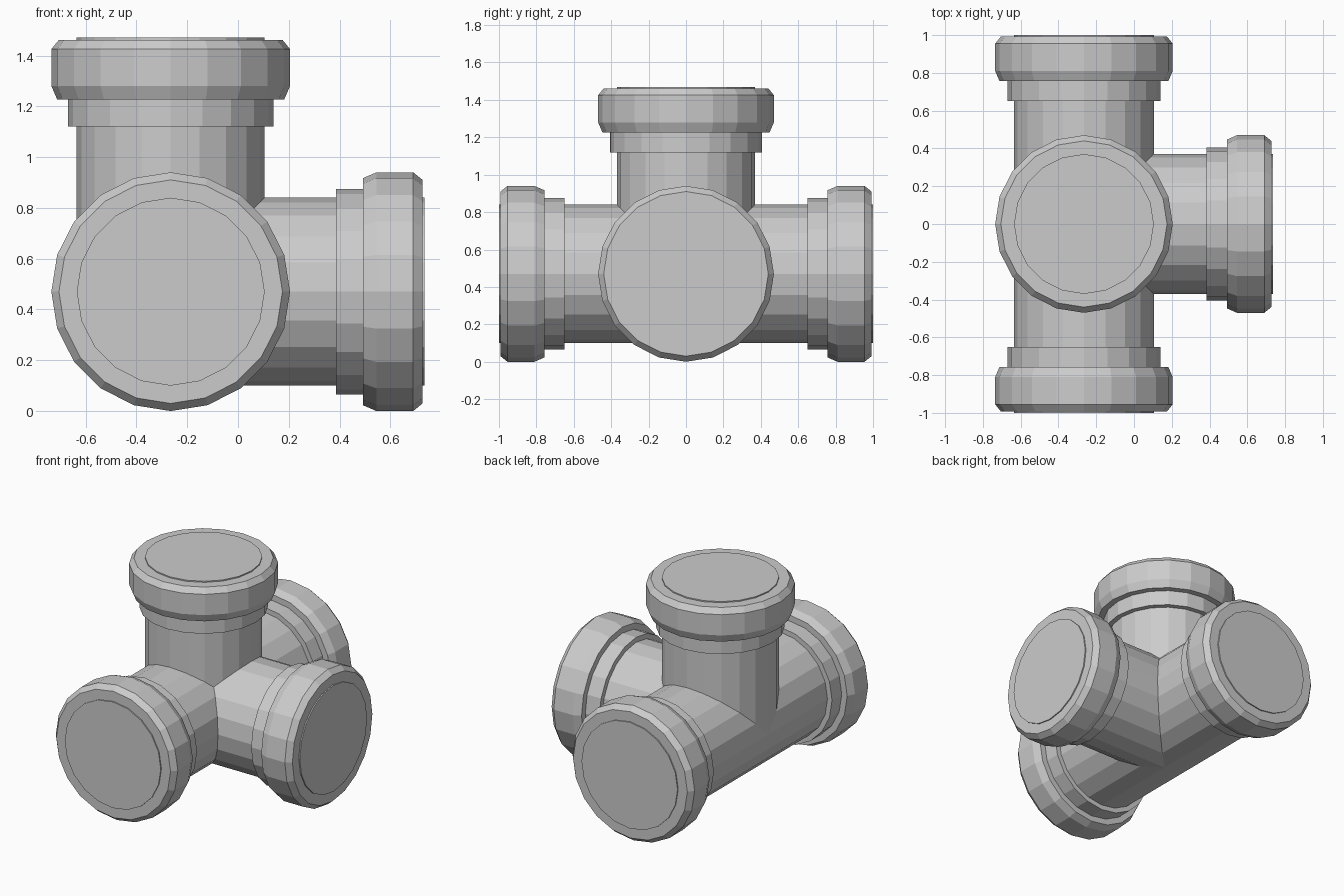
import bpy, bmesh, math
from mathutils import Vector

if "Cube" in bpy.data.objects:
    bpy.data.objects.remove(bpy.data.objects["Cube"])

SIDES = 20
CENTRE = Vector((-0.265, 0.0, 0.47))
R = 0.37
X, Y, Z = Vector((1, 0, 0)), Vector((0, 1, 0)), Vector((0, 0, 1))

# Profiles as (distance from the centre, radius)
PIPE = [(0, R), (0.65, R)]
SOCKET = [(0.65, R), (0.65, 0.405), (0.757, 0.405), (0.757, 0.447), (0.81, 0.47),
          (0.955, 0.47), (0.992, 0.44), (0.992, R), (1.0, R)]


def lathe(profile, axis, cap=False):
    """Spin a profile around an axis that starts at the origin."""
    bm = bmesh.new()
    u = Z if abs(axis.z) < 0.5 else X
    v = axis.cross(u)
    rings = []
    for d, r in profile:
        rings.append([bm.verts.new(axis * d
                      + u * (r * math.cos(2 * math.pi * k / SIDES))
                      + v * (r * math.sin(2 * math.pi * k / SIDES)))
                      for k in range(SIDES)])
    for a, b in zip(rings, rings[1:]):
        for k in range(SIDES):
            n = (k + 1) % SIDES
            bm.faces.new((a[k], a[n], b[n], b[k]))
    if cap:
        bm.faces.new(rings[-1])
    return bm


def add_object(name, bm):
    mesh = bpy.data.meshes.new(name)
    bm.to_mesh(mesh)
    bm.free()
    obj = bpy.data.objects.new(name, mesh)
    obj.location = CENTRE
    bpy.context.collection.objects.link(obj)


# Each arm and the neighbouring arms it is mitred against
ARMS = {
    "front": (-Y, (X, Z)),
    "back": (Y, (X, Z)),
    "right": (X, (Y, -Y, Z)),
    "top": (Z, (Y, -Y, X)),
}

body = bmesh.new()
for name, (axis, neighbours) in ARMS.items():
    # Pipe arm, cut along the mitre planes
    arm = lathe(PIPE, axis)
    for other in neighbours:
        bmesh.ops.bisect_plane(arm, geom=arm.verts[:] + arm.edges[:] + arm.faces[:],
                               dist=1e-5, plane_co=(0, 0, 0),
                               plane_no=(axis - other).normalized(), clear_inner=True)
    temp = bpy.data.meshes.new("arm")
    arm.to_mesh(temp)
    arm.free()
    body.from_mesh(temp)
    bpy.data.meshes.remove(temp)

    # Stepped socket with closed end
    add_object("socket_" + name, lathe(SOCKET, axis, cap=True))

# Pipe body, arms welded together
bmesh.ops.remove_doubles(body, verts=body.verts[:], dist=1e-4)
add_object("pipe_body", body)
